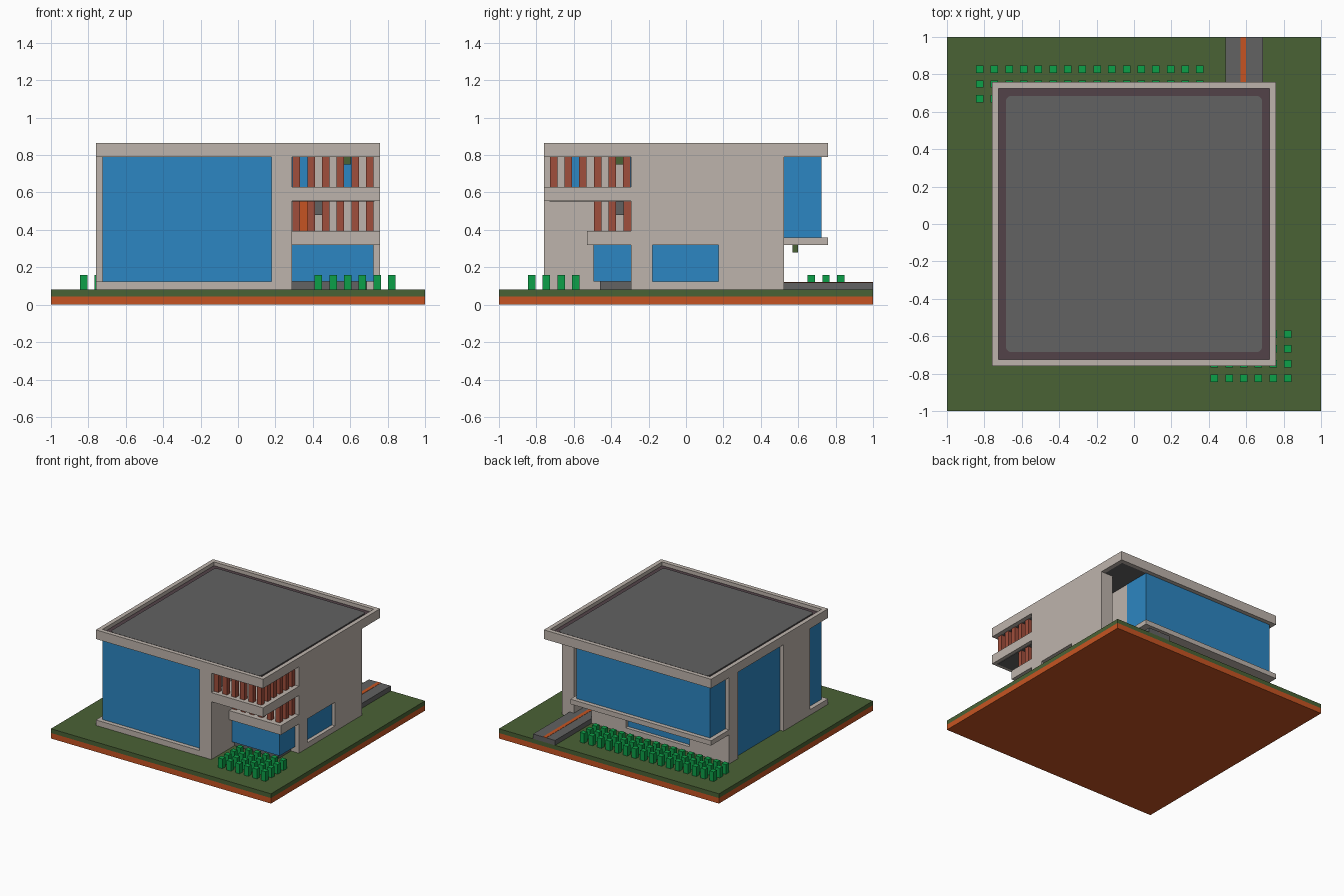
import bpy, bmesh
from mathutils import Vector

old = bpy.data.objects.get("Cube")
if old:
    bpy.data.objects.remove(old, do_unlink=True)


def material(name, r, g, b):
    lin = [((c / 255 + 0.055) / 1.055) ** 2.4 for c in (r, g, b)] + [1.0]
    m = bpy.data.materials.new(name)
    m.use_nodes = True
    m.diffuse_color = lin
    bsdf = m.node_tree.nodes["Principled BSDF"]
    bsdf.inputs["Base Color"].default_value = lin
    bsdf.inputs["Roughness"].default_value = 0.8
    return m


BEIGE = material("beige plaster", 190, 180, 172)
GLASS = material("blue glass", 44, 134, 194)
GRASS = material("grass green", 74, 98, 53)
SOIL = material("orange soil", 198, 84, 34)
GREY = material("asphalt grey", 98, 98, 98)
FIN = material("terracotta", 160, 78, 60)
SHRUB = material("shrub green", 12, 160, 72)
BORDER = material("plum grey", 82, 66, 72)


def finish(name, bm, mat):
    me = bpy.data.meshes.new(name)
    bm.to_mesh(me)
    bm.free()
    me.materials.append(mat)
    ob = bpy.data.objects.new(name, me)
    bpy.context.collection.objects.link(ob)
    return ob


def add_box(bm, x, y, z):
    """Add a box given its (min, max) range on each axis."""
    lo, hi = Vector((x[0], y[0], z[0])), Vector((x[1], y[1], z[1]))
    verts = bmesh.ops.create_cube(bm, size=1)["verts"]
    for v in verts:
        v.co = (lo + hi) / 2 + v.co * (hi - lo)
    return verts


def box(name, mat, x, y, z):
    bm = bmesh.new()
    add_box(bm, x, y, z)
    return finish(name, bm, mat)


def boxes(name, mat, centres, half, z):
    """Many equal upright boxes in one object."""
    bm = bmesh.new()
    for cx, cy in centres:
        add_box(bm, (cx - half, cx + half), (cy - half, cy + half), z)
    return finish(name, bm, mat)


def cut(ob, x, y, z):
    """Cut a box-shaped opening out of an object."""
    cutter = box("cutter", BEIGE, x, y, z)
    cutter.hide_render = True
    mod = ob.modifiers.new("opening", "BOOLEAN")
    mod.operation, mod.object, mod.solver = "DIFFERENCE", cutter, "EXACT"
    bpy.ops.object.select_all(action="DESELECT")
    bpy.context.view_layer.objects.active = ob
    ob.select_set(True)
    bpy.ops.object.modifier_apply(modifier=mod.name)
    bpy.data.objects.remove(cutter, do_unlink=True)


G, TOP = 0.08, 0.79          # ground level, underside of the roof
STEP = 0.0785                # spacing of fins and shrubs

# Ground
box("soil", SOIL, (-1, 1), (-1, 1), (0, 0.045))
box("lawn", GRASS, (-1, 1), (-1, 1), (0.045, G))
box("driveway", GREY, (0.49, 0.69), (0.2, 1), (G, 0.12))
box("driveway_stripe", SOIL, (0.57, 0.60), (0.2, 1), (0.115, 0.122))

# Roof
rim = box("roof_rim", BEIGE, (-0.76, 0.76), (-0.76, 0.76), (TOP, 0.865))
cut(rim, (-0.725, 0.725), (-0.725, 0.725), (0.7, 1))
S = (-0.73, 0.73)
box("roof_underside", GREY, S, S, (TOP + 0.001, 0.82))
box("roof_border", BORDER, S, S, (0.82, 0.835))
bm = bmesh.new()
verts = add_box(bm, (-0.685, 0.685), (-0.685, 0.685), (0.835, 0.843))
uprights = [e for e in bm.edges if abs(e.verts[0].co.z - e.verts[1].co.z) > 0.001]
bmesh.ops.bevel(bm, geom=uprights, offset=0.03, segments=4, affect="EDGES", profile=0.5)
finish("roof_panel", bm, GREY)

# Front bay
box("front_bay_base", BEIGE, (-0.76, 0.18), (-0.76, -0.50), (G, 0.125))
box("front_bay_glass", GLASS, (-0.725, 0.18), (-0.725, -0.50), (0.125, TOP))
box("front_column", BEIGE, (0.18, 0.29), (-0.76, -0.27), (G, TOP))

# Left-hand elevation (low x) with its full-height glazing
side = box("west_wall", BEIGE, (-0.76, -0.69), (-0.525, 0.525), (G, TOP))
cut(side, (-1, -0.5), (-0.18, 0.41), (0, 1))
box("west_window", GLASS, (-0.73, -0.70), (-0.20, 0.43), (G, TOP))

# Rear: ground-floor wall, overhanging glazed bay, entrance passage
rear = box("rear_wall", BEIGE, (-0.74, 0.49), (0.45, 0.525), (G, 0.33))
cut(rear, (-0.40, 0.18), (0.3, 0.7), (0.125, 0.32))
box("rear_window", GLASS, (-0.42, 0.20), (0.46, 0.495), (0.115, 0.325))
box("rear_ledge", BEIGE, (-0.76, 0.52), (0.46, 0.76), (0.32, 0.36))
box("rear_bay_glass", GLASS, (-0.725, 0.49), (0.50, 0.725), (0.36, TOP))
box("passage_wall", BEIGE, (0.44, 0.488), (0.2, 0.52), (G, TOP))
box("passage_end", BEIGE, (0.44, 0.68), (0.17, 0.2), (G, TOP))
box("rear_lamp", GRASS, (0.41, 0.445), (0.57, 0.60), (0.28, 0.32))

# Right-hand elevation (high x)
east = box("east_wall", BEIGE, (0.65, 0.76), (-0.295, 0.525), (G, TOP))
cut(east, (0.5, 1), (-0.18, 0.175), (0.125, 0.32))
box("east_window", GLASS, (0.69, 0.73), (-0.20, 0.195), (0.115, 0.33))

# Corner room and terraces
box("terrace_back_wall", BEIGE, (0.25, 0.70), (-0.295, -0.265), (G, TOP))
box("corner_room_plinth", GREY, (0.285, 0.69), (-0.46, -0.28), (G, 0.125))
box("corner_room_glass", GLASS, (0.285, 0.725), (-0.495, -0.28), (0.125, 0.32))
box("lower_terrace_slab", BEIGE, (0.29, 0.76), (-0.53, -0.29), (0.32, 0.395))
box("upper_terrace_slab", BEIGE, (0.29, 0.76), (-0.76, -0.29), (0.555, 0.63))
box("upper_terrace_soffit", GREY, (0.29, 0.73), (-0.73, -0.295), (0.551, 0.556))

# Terrace doors and lamps
box("upper_door", GLASS, (0.325, 0.38), (-0.30, -0.29), (0.63, TOP))
box("upper_pane", GLASS, (0.56, 0.61), (-0.30, -0.29), (0.63, TOP))
box("upper_side_pane", GLASS, (0.285, 0.295), (-0.615, -0.565), (0.63, TOP))
box("lower_door", SOIL, (0.325, 0.38), (-0.30, -0.29), (0.395, 0.555))
box("upper_lamp", GRASS, (0.565, 0.605), (-0.375, -0.335), (0.75, TOP))
box("lower_lamp", GREY, (0.41, 0.45), (-0.375, -0.335), (0.48, 0.555))


# Vertical fins wrap round the open corner of each terrace
def fins(name, y_front, rows, z):
    x_corner = 0.312 + 5 * STEP
    spots = [(0.312 + i * STEP, y_front) for i in range(6)]
    spots += [(x_corner, y_front + i * STEP) for i in range(1, rows)]
    boxes(name, FIN, spots, 0.02, z)


fins("upper_fins", -0.708, 6, (0.63, TOP))
fins("lower_fins", -0.472, 3, (0.395, 0.555))


# Clipped shrubs in regular beds
def shrubs(name, x0, y0, nx, ny):
    spots = [(x0 + i * STEP, y0 + j * STEP) for i in range(nx) for j in range(ny)]
    boxes(name, SHRUB, spots, 0.02, (G, 0.16))


shrubs("front_shrubs", 0.43, -0.825, 6, 4)
shrubs("rear_shrubs", -0.825, 0.67, 16, 3)
